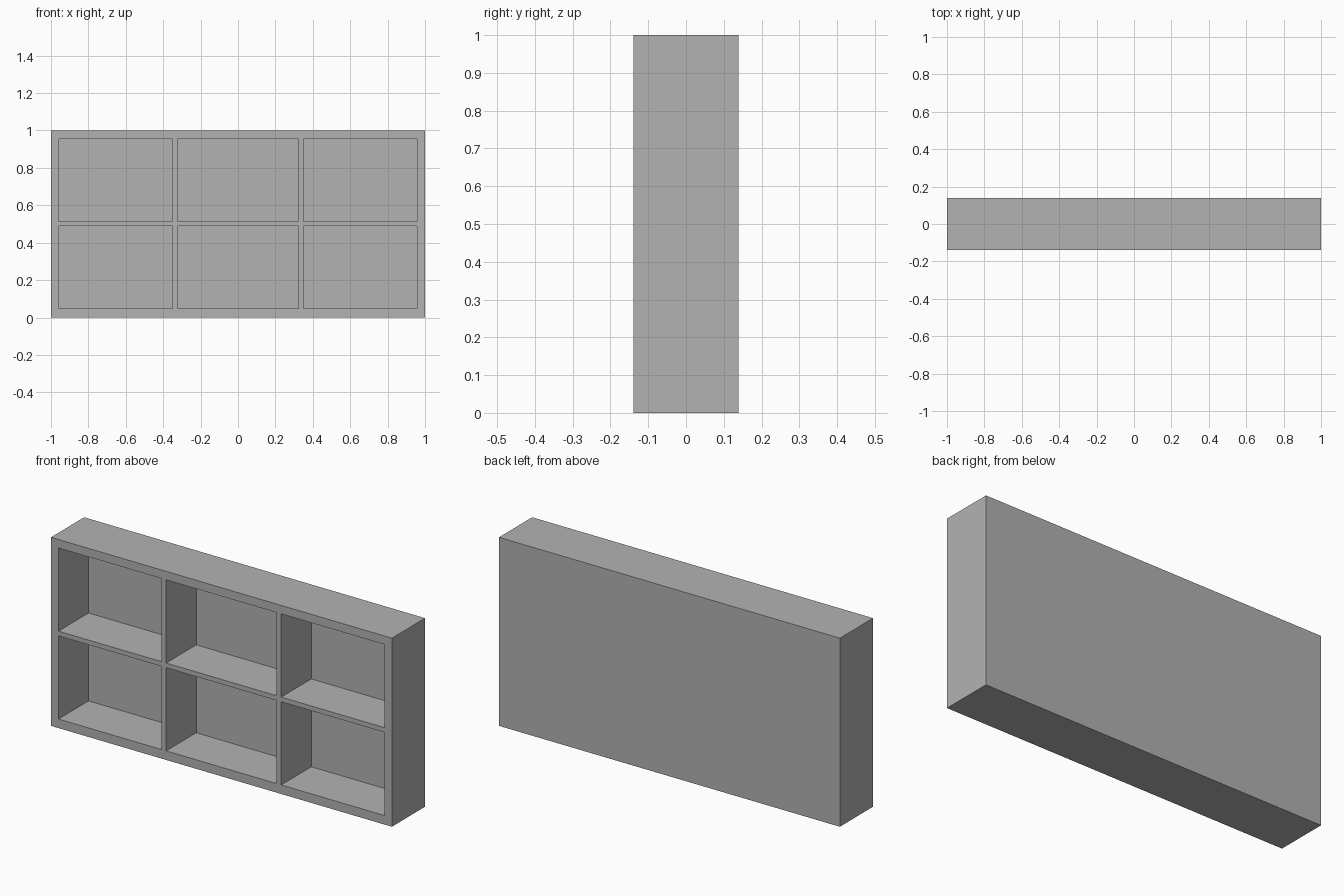
import bpy, bmesh

if "Cube" in bpy.data.objects:
    bpy.data.objects.remove(bpy.data.objects["Cube"])

HALF_DEPTH = 0.139
POCKET = 0.252          # depth of each compartment
XS = [-1, -0.956, -0.351, -0.324, 0.324, 0.351, 0.956, 1]
ZS = [0, 0.048, 0.489, 0.514, 0.955, 1]

grey = bpy.data.materials.new("grey")
grey.diffuse_color = (0.448, 0.448, 0.448, 1)
grey.use_nodes = True
grey.node_tree.nodes["Principled BSDF"].inputs["Base Color"].default_value = grey.diffuse_color

bm = bmesh.new()

# Front grid: frame and divider strips alternate with compartment openings
verts = [[bm.verts.new((x, -HALF_DEPTH, z)) for z in ZS] for x in XS]
openings = []
for i in range(len(XS) - 1):
    for j in range(len(ZS) - 1):
        f = bm.faces.new((verts[i][j], verts[i + 1][j],
                          verts[i + 1][j + 1], verts[i][j + 1]))
        if i % 2 and j % 2:
            openings.append(f)

# Outer sides and solid back
rim = [e for e in bm.edges if e.is_boundary]
ext = bmesh.ops.extrude_edge_only(bm, edges=rim)["geom"]
back = [g for g in ext if isinstance(g, bmesh.types.BMVert)]
bmesh.ops.translate(bm, verts=back, vec=(0, 2 * HALF_DEPTH, 0))
bmesh.ops.holes_fill(bm, edges=[e for e in bm.edges if e.is_boundary], sides=0)

# Compartments sunk back into the block
for f in bmesh.ops.extrude_discrete_faces(bm, faces=openings)["faces"]:
    bmesh.ops.translate(bm, verts=f.verts[:], vec=(0, POCKET, 0))

bmesh.ops.recalc_face_normals(bm, faces=bm.faces[:])
mesh = bpy.data.meshes.new("shelf_unit")
bm.to_mesh(mesh)
bm.free()
mesh.materials.append(grey)
shelf = bpy.data.objects.new("shelf_unit", mesh)
bpy.context.collection.objects.link(shelf)
